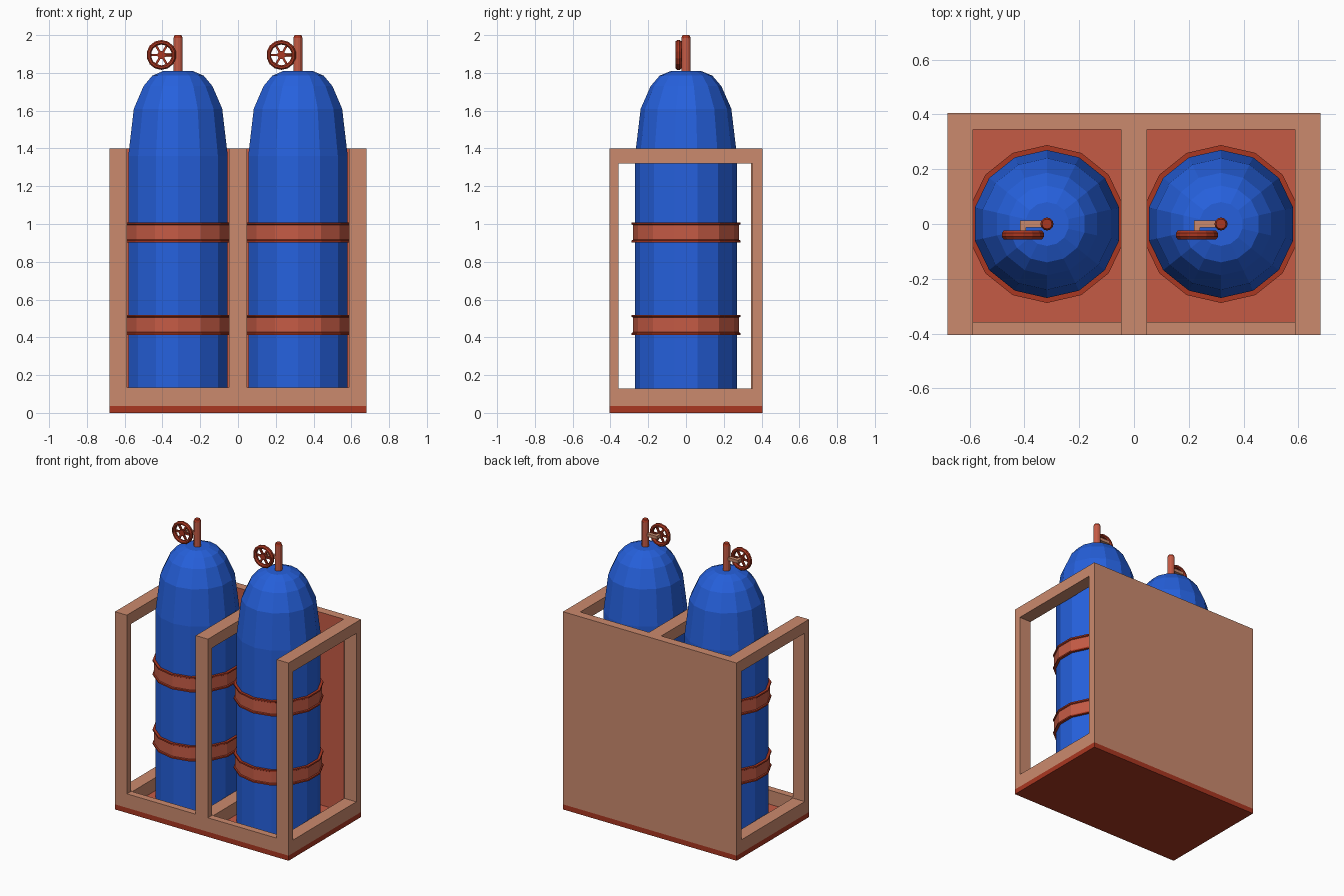
import bpy, bmesh, math
from mathutils import Matrix, Vector

if "Cube" in bpy.data.objects:
    bpy.data.objects.remove(bpy.data.objects["Cube"])


def mat(name, c):
    m = bpy.data.materials.new(name)
    m.diffuse_color = (*c, 1)
    m.use_nodes = True
    m.node_tree.nodes["Principled BSDF"].inputs["Base Color"].default_value = m.diffuse_color
    return m


TAN = mat("tan frame", (0.60, 0.255, 0.155))
RED = mat("light red", (0.56, 0.105, 0.06))
DARK = mat("dark red", (0.40, 0.038, 0.015))
BLUE = mat("blue tank", (0.019, 0.118, 0.72))


def finish(name, bm, mats, rule=None):
    bmesh.ops.recalc_face_normals(bm, faces=bm.faces[:])
    bm.normal_update()
    if rule:
        for f in bm.faces:
            f.material_index = rule(f)
    me = bpy.data.meshes.new(name)
    bm.to_mesh(me)
    bm.free()
    for m in mats:
        me.materials.append(m)
    ob = bpy.data.objects.new(name, me)
    bpy.context.collection.objects.link(ob)
    return ob


def add_box(bm, x0, x1, y0, y1, z0, z1):
    m = Matrix.Translation(((x0 + x1) / 2, (y0 + y1) / 2, (z0 + z1) / 2))
    bmesh.ops.create_cube(bm, size=1, matrix=m @ Matrix.Diagonal((x1 - x0, y1 - y0, z1 - z0, 1)))


def lathe(bm, profile, n, m, closed=False):
    """Spin (radius, height) points around z, vertices starting on +y."""
    rings = []
    for r, z in profile:
        rings.append([bm.verts.new(m @ Vector((r * math.sin(a), r * math.cos(a), z)))
                      for a in (2 * math.pi * i / n for i in range(n))])
    count = len(rings) if closed else len(rings) - 1
    for k in range(count):
        a, b = rings[k], rings[(k + 1) % len(rings)]
        for i in range(n):
            j = (i + 1) % n
            bm.faces.new((a[i], a[j], b[j], b[i]))
    if not closed:
        bm.faces.new(rings[0])
        bm.faces.new(rings[-1])


# base plate with lighter upper face
bm = bmesh.new()
add_box(bm, -.68, .68, -.405, .405, 0, .036)
finish("base_plate", bm, [DARK, RED], lambda f: int(f.normal.z > .5))

# three open upright frames: left, middle, right
for name, x0, x1 in (("left", -.68, -.587), ("middle", -.048, .048), ("right", .587, .68)):
    bm = bmesh.new()
    add_box(bm, x0, x1, -.405, -.357, .036, 1.4)
    add_box(bm, x0, x1, .352, .405, .036, 1.4)
    add_box(bm, x0, x1, -.357, .352, .036, .128)
    add_box(bm, x0, x1, -.357, .352, 1.32, 1.4)
    finish(name + "_frame", bm, [TAN])

for side, cx in (("left", -.3175), ("right", .3175)):
    # front sill and back wall between the frames
    bm = bmesh.new()
    add_box(bm, cx - .2695, cx + .2695, -.405, -.357, .036, .135)
    finish(side + "_front_sill", bm, [TAN])
    bm = bmesh.new()
    add_box(bm, cx - .2695, cx + .2695, .345, .405, .036, 1.4)
    finish(side + "_back_wall", bm, [TAN, RED], lambda f: int(f.normal.y < -.5))

    # gas tank
    c = Matrix.Translation((cx, 0, 0))
    bm = bmesh.new()
    lathe(bm, [(.27, .036), (.27, 1.36), (.24, 1.61), (.187, 1.73),
               (.14, 1.785), (.08, 1.81)], 14, c)
    finish(side + "_tank", bm, [BLUE])

    # straps with raised dark rims
    for k, z in enumerate((.413, .903)):
        bm = bmesh.new()
        lathe(bm, [(.262, z), (.288, z), (.288, z + .01), (.281, z + .014), (.281, z + .092),
                   (.288, z + .096), (.288, z + .106), (.262, z + .106)], 14, c, closed=True)
        finish(f"{side}_strap_{k + 1}", bm, [DARK, RED],
               lambda f, z=z: int(abs(f.calc_center_median().z - z - .053) < .03
                                  and (f.calc_center_median().xy - Vector((cx, 0))).length > .265))

    # valve stem
    bm = bmesh.new()
    lathe(bm, [(.024, 1.8), (.024, 1.985), (.018, 2.0)], 12, c)
    finish(side + "_valve_stem", bm, [RED, DARK], lambda f: int(f.calc_center_median().z > 1.98))

    # bent valve arm reaching the wheel
    wx, wz = cx - .088, 1.895
    bm = bmesh.new()
    add_box(bm, wx - .01, cx - .01, -.013, .013, wz - .011, wz + .011)
    add_box(bm, wx - .01, wx + .012, -.035, -.013, wz - .011, wz + .011)
    finish(side + "_valve_arm", bm, [TAN])

    # hand wheel: rim, hub and six spokes, facing the front
    w = Matrix.Translation((wx, -.04, wz)) @ Matrix.Rotation(math.pi / 2, 4, 'X')
    bm = bmesh.new()
    lathe(bm, [(.067 + .013 * math.cos(a), .017 * math.sin(a))
               for a in (math.pi * i / 4 + math.pi / 8 for i in range(8))], 14, w, closed=True)
    lathe(bm, [(.022, -.01), (.022, .012)], 10, w)
    for i in range(6):
        m = w @ Matrix.Rotation(i * math.pi / 3, 4, 'Z') @ Matrix.Translation((.039, 0, 0))
        bmesh.ops.create_cube(bm, size=1, matrix=m @ Matrix.Diagonal((.044, .012, .012, 1)))
    finish(side + "_hand_wheel", bm, [DARK])
